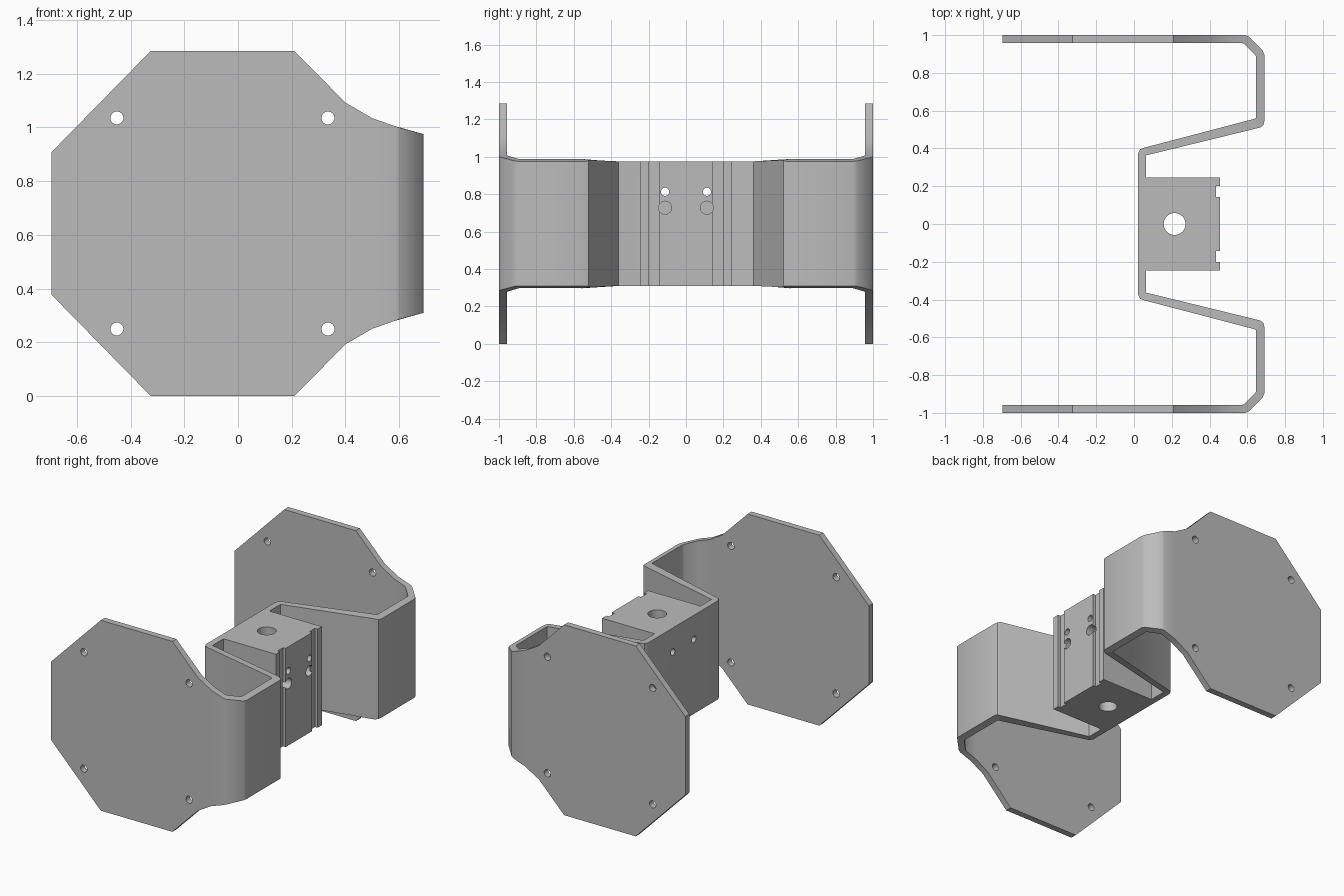
import bpy, bmesh
from mathutils import Vector, Matrix

if "Cube" in bpy.data.objects:
    bpy.data.objects.remove(bpy.data.objects["Cube"])

MID = 0.6425          # mid height of the whole bracket
HALF_WEB = 0.333      # half height of the centre web and block

grey = bpy.data.materials.new("bare_metal_grey")
grey.use_nodes = True
grey.diffuse_color = (0.5, 0.5, 0.5, 1)
grey.node_tree.nodes["Principled BSDF"].inputs["Base Color"].default_value = (0.5, 0.5, 0.5, 1)


def make_object(name, bm):
    bmesh.ops.recalc_face_normals(bm, faces=bm.faces)
    mesh = bpy.data.meshes.new(name)
    bm.to_mesh(mesh)
    bm.free()
    mesh.materials.append(grey)
    obj = bpy.data.objects.new(name, mesh)
    bpy.context.collection.objects.link(obj)
    return obj


def drill(obj, axis, centre, radius, depth):
    """Cut a round hole of the given depth, centred on a point."""
    bm = bmesh.new()
    bmesh.ops.create_cone(bm, cap_ends=True, segments=32, radius1=radius, radius2=radius, depth=depth)
    turn = Vector((0, 0, 1)).rotation_difference(Vector(axis)).to_matrix().to_4x4()
    bm.transform(Matrix.Translation(centre) @ turn)
    cutter = make_object("hole_cutter", bm)
    cutter.hide_render = True
    mod = obj.modifiers.new("hole", 'BOOLEAN')
    mod.operation, mod.solver, mod.object = 'DIFFERENCE', 'EXACT', cutter
    bpy.context.view_layer.objects.active = obj
    bpy.ops.object.modifier_apply(modifier=mod.name)
    bpy.data.objects.remove(cutter)


# Half height of the side plates along x: octagon running into a curved neck
outline = [(-0.695, 0.265), (-0.325, MID), (0.21, MID), (0.4, 0.45),
           (0.5, 0.392), (0.6, 0.357), (0.69, HALF_WEB)]


def half_height(x, in_web):
    if in_web:
        web = HALF_WEB + 0.04 * max(0, x - 0.065)
        return web if x < 0.6 else min(web, half_height(x, False))
    for (x0, h0), (x1, h1) in zip(outline, outline[1:]):
        if x <= x1:
            return h0 + (h1 - h0) * (x - x0) / (x1 - x0)
    return HALF_WEB


# Bent sheet: pairs of outer and inner skin points, from plate tip to centre
sheet = [((x, 1.0), (x, 0.957)) for x, h in outline[:5]]
sheet += [((0.588, 1.0), (0.575, 0.957)), ((0.606, 0.993), (0.583, 0.953)),
          ((0.682, 0.917), (0.642, 0.895)), ((0.69, 0.895), (0.647, 0.885)),
          ((0.69, 0.545), (0.647, 0.567)), ((0.684, 0.522), (0.646, 0.562)),
          ((0.665, 0.51), (0.642, 0.558)), ((0.067, 0.364), (0.058, 0.405)),
          ((0.064, 0.362), (0.032, 0.396)), ((0.063, 0.358), (0.02, 0.372))]
web_start = 12
rows = [(o, i, n >= web_start) for n, (o, i) in enumerate(sheet)]
rows += [((o[0], -o[1]), (i[0], -i[1]), w) for o, i, w in reversed(rows)]

bm = bmesh.new()
rings = []
for outer, inner, in_web in rows:
    ring = []
    for (x, y), side in ((outer, -1), (outer, 1), (inner, 1), (inner, -1)):
        ring.append(bm.verts.new((x, y, MID + side * half_height(x, in_web))))
    rings.append(ring)
for a, b in zip(rings, rings[1:]):
    for k in range(4):
        bm.faces.new((a[k], a[k - 1], b[k - 1], b[k]))
bm.faces.new(rings[0])
bm.faces.new(rings[-1])
bracket = make_object("bent_bracket", bm)

# Mounting block: grooved section extruded upward
half = [(0.063, 0.245), (0.455, 0.245), (0.455, 0.2), (0.435, 0.2), (0.435, 0.142), (0.455, 0.142)]
section = half + [(x, -y) for x, y in reversed(half)]
bm = bmesh.new()
base = bm.faces.new([bm.verts.new((x, y, MID - HALF_WEB)) for x, y in section])
top = bmesh.ops.extrude_face_region(bm, geom=[base])["geom"]
bmesh.ops.translate(bm, vec=(0, 0, 2 * HALF_WEB), verts=[v for v in top if isinstance(v, bmesh.types.BMVert)])
block = make_object("mounting_block", bm)

# Plate screw holes
for x in (-0.451, 0.335):
    for side in (-1, 1):
        drill(bracket, (0, 1, 0), (x, 0, MID + side * 0.393), 0.024, 3)

# Block bore, screw holes through block and web, and blind sockets
drill(block, (0, 0, 1), (0.215, 0, MID), 0.058, 2)
for y in (-0.112, 0.112):
    for side in (-1, 1):
        for part in (block, bracket):
            drill(part, (1, 0, 0), (0.25, y, MID + side * 0.17), 0.022, 0.6)
        drill(block, (1, 0, 0), (0.455, y, MID + side * 0.085), 0.035, 0.5)

# Smooth bends and bores, sharp edges elsewhere
for obj in (bracket, block):
    bpy.ops.object.select_all(action='DESELECT')
    obj.select_set(True)
    bpy.context.view_layer.objects.active = obj
    bpy.ops.object.shade_smooth_by_angle(angle=0.55)
